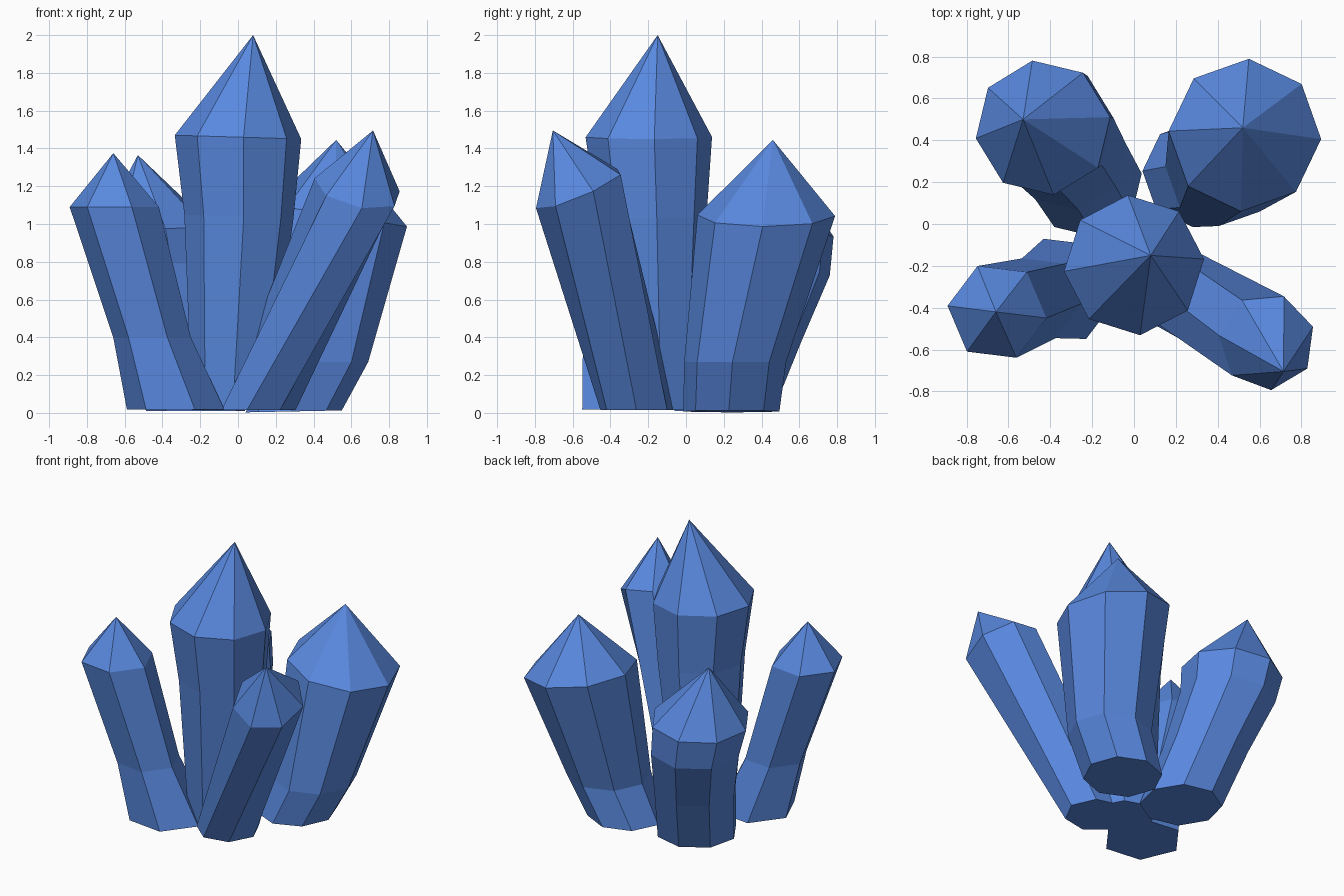
import bpy, bmesh, math

if "Cube" in bpy.data.objects:
    bpy.data.objects.remove(bpy.data.objects["Cube"])

blue = bpy.data.materials.new("crystal_blue")
blue.diffuse_color = (0.10, 0.25, 0.74, 1)
blue.use_nodes = True
blue.node_tree.nodes["Principled BSDF"].inputs["Base Color"].default_value = blue.diffuse_color


def crystal(name, sides, rings, tip):
    """Loft polygon rings (x, y, z, radius, phase, slope_x, slope_y), close the base, end in a point."""
    bm = bmesh.new()
    loops = []
    for x, y, z, r, phase, sx, sy in rings:
        loop = []
        for i in range(sides):
            a = math.radians(phase) + math.tau * i / sides
            dx, dy = r * math.cos(a), r * math.sin(a)
            loop.append(bm.verts.new((x + dx, y + dy, z + sx * dx + sy * dy)))
        loops.append(loop)
    apex = bm.verts.new(tip)
    bm.faces.new(list(reversed(loops[0])))
    for i in range(sides):
        j = (i + 1) % sides
        for lo, hi in zip(loops, loops[1:]):
            bm.faces.new((lo[i], lo[j], hi[j], hi[i]))
        bm.faces.new((loops[-1][i], loops[-1][j], apex))
    bmesh.ops.recalc_face_normals(bm, faces=bm.faces)
    me = bpy.data.meshes.new(name)
    bm.to_mesh(me)
    bm.free()
    me.materials.append(blue)
    ob = bpy.data.objects.new(name, me)
    bpy.context.collection.objects.link(ob)


# tall middle crystal
crystal("center_crystal", 8, [
    (-0.045, -0.15, 0.015, 0.20, 5, 0, 0),
    (0.005, -0.18, 1.04, 0.29, 5, -0.03, 0),
    (0.00, -0.197, 1.46, 0.336, 5, -0.03, 0)], (0.08, -0.15, 2.0))

# slim six-sided crystal, front left
crystal("front_left_crystal", 6, [
    (-0.33, -0.31, 0.018, 0.26, -7, 0, 0),
    (-0.455, -0.355, 0.40, 0.207, -7, 0, 0),
    (-0.655, -0.42, 1.09, 0.238, -7, 0, 0)], (-0.66, -0.42, 1.375))

# leaning seven-sided crystal, front right
crystal("front_right_crystal", 7, [
    (0.10, -0.255, 0.015, 0.205, -2, 0, 0),
    (0.635, -0.563, 1.185, 0.232, 18, -0.19, 0.42)], (0.715, -0.705, 1.495))

# broad crystal, back right
crystal("back_right_crystal", 8, [
    (0.295, 0.24, 0.008, 0.255, -3, 0.02, 0),
    (0.42, 0.26, 0.27, 0.27, -3, 0, 0),
    (0.53, 0.425, 1.045, 0.365, -3, -0.16, 0)], (0.52, 0.46, 1.445))

# bent crystal, back left
crystal("back_left_crystal", 8, [
    (-0.225, 0.20, 0.01, 0.265, 9, 0, 0),
    (-0.31, 0.34, 0.38, 0.275, 9, 0, 0),
    (-0.40, 0.46, 0.76, 0.305, 9, 0.05, -0.1),
    (-0.435, 0.46, 0.955, 0.325, 9, 0.05, -0.06)], (-0.53, 0.50, 1.365))
